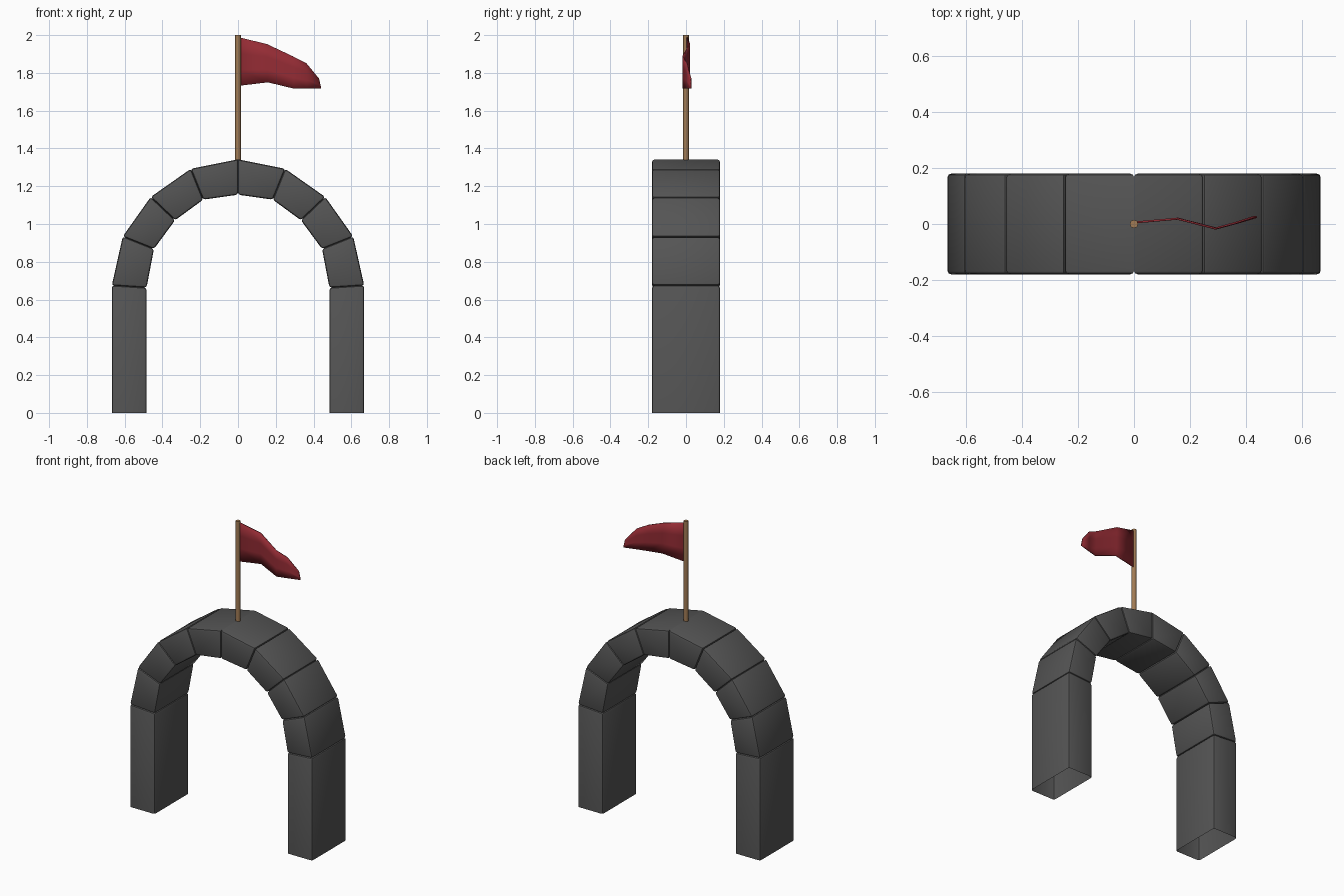
import bpy, bmesh, math

if "Cube" in bpy.data.objects:
    bpy.data.objects.remove(bpy.data.objects["Cube"])


def material(name, color):
    m = bpy.data.materials.new(name)
    m.diffuse_color = (*color, 1)
    m.use_nodes = True
    m.node_tree.nodes["Principled BSDF"].inputs["Base Color"].default_value = m.diffuse_color
    return m


stone = material("stone", (0.09, 0.09, 0.09))
wood = material("wood", (0.36, 0.2, 0.09))
cloth = material("cloth", (0.3, 0.025, 0.035))


def finish(bm, name, mat, angle=30):
    me = bpy.data.meshes.new(name)
    bm.to_mesh(me)
    bm.free()
    ob = bpy.data.objects.new(name, me)
    bpy.context.collection.objects.link(ob)
    me.materials.append(mat)
    bpy.ops.object.select_all(action='DESELECT')
    ob.select_set(True)
    bpy.context.view_layer.objects.active = ob
    bpy.ops.object.shade_smooth_by_angle(angle=math.radians(angle))
    return ob


def block(name, quad, side, depth=0.18, open_bottom=False, bevel=0.013):
    """Extrude a front outline through the depth and soften its edges."""
    bm = bmesh.new()
    front = [bm.verts.new((x * side, -depth, z)) for x, z in quad]
    back = [bm.verts.new((x * side, depth, z)) for x, z in quad]
    bm.faces.new(front)
    bm.faces.new(back[::-1])
    for i in range(4):
        j = (i + 1) % 4
        bm.faces.new((front[j], front[i], back[i], back[j]))
    bmesh.ops.recalc_face_normals(bm, faces=bm.faces)
    if open_bottom:
        low = [f for f in bm.faces if all(v.co.z < 1e-4 for v in f.verts)]
        bmesh.ops.delete(bm, geom=low, context='FACES_ONLY')
    # the crown ridge and the open foot stay sharp
    edges = [e for e in bm.edges if not e.is_boundary
             and not all(abs(v.co.x) < 1e-4 and v.co.z > 1.3 for v in e.verts)]
    bmesh.ops.bevel(bm, geom=edges, offset=bevel, segments=2, profile=0.5,
                    affect='EDGES', clamp_overlap=True)
    return finish(bm, name, stone)


# Joint lines of the arch: outer point, inner point
joints = [((0.668, 0.675), (0.484, 0.663)),
          ((0.61, 0.934), (0.445, 0.868)),
          ((0.462, 1.143), (0.333, 1.02)),
          ((0.25, 1.292), (0.184, 1.129)),
          ((0, 1.342), (0, 1.155))]

for side, label in ((-1, "left"), (1, "right")):
    block(label + "_pillar",
          [(0.484, 0), (0.668, 0), (0.668, 0.675), (0.484, 0.663)],
          side, open_bottom=True)
    for i, (a, b) in enumerate(zip(joints, joints[1:])):
        block(f"{label}_arch_block_{i + 1}", [a[1], a[0], b[0], b[1]], side)

# Flag pole
bm = bmesh.new()
bmesh.ops.create_cone(bm, cap_ends=True, segments=8, radius1=0.015,
                      radius2=0.015, depth=0.7)
bmesh.ops.translate(bm, verts=bm.verts, vec=(0, 0, 1.65))
finish(bm, "flag_pole", wood, 50)

# Waving flag: each column is x_top, z_top, x_bottom, z_bottom, y
columns = [(0.008, 1.988, 0.008, 1.732, 0.006),
           (0.154, 1.952, 0.158, 1.75, 0.019),
           (0.29, 1.888, 0.295, 1.717, -0.016),
           (0.36, 1.852, 0.365, 1.717, 0.003),
           (0.428, 1.77, 0.44, 1.717, 0.025)]
rows = 3
bm = bmesh.new()
grid = [[bm.verts.new((xt + (xb - xt) * t / rows, y, zt + (zb - zt) * t / rows))
         for t in range(rows + 1)] for xt, zt, xb, zb, y in columns]
for a, b in zip(grid, grid[1:]):
    for t in range(rows):
        bm.faces.new((a[t], a[t + 1], b[t + 1], b[t]))
flag = finish(bm, "flag", cloth, 40)
solid = flag.modifiers.new("thickness", 'SOLIDIFY')
solid.thickness = 0.007
solid.offset = 0
